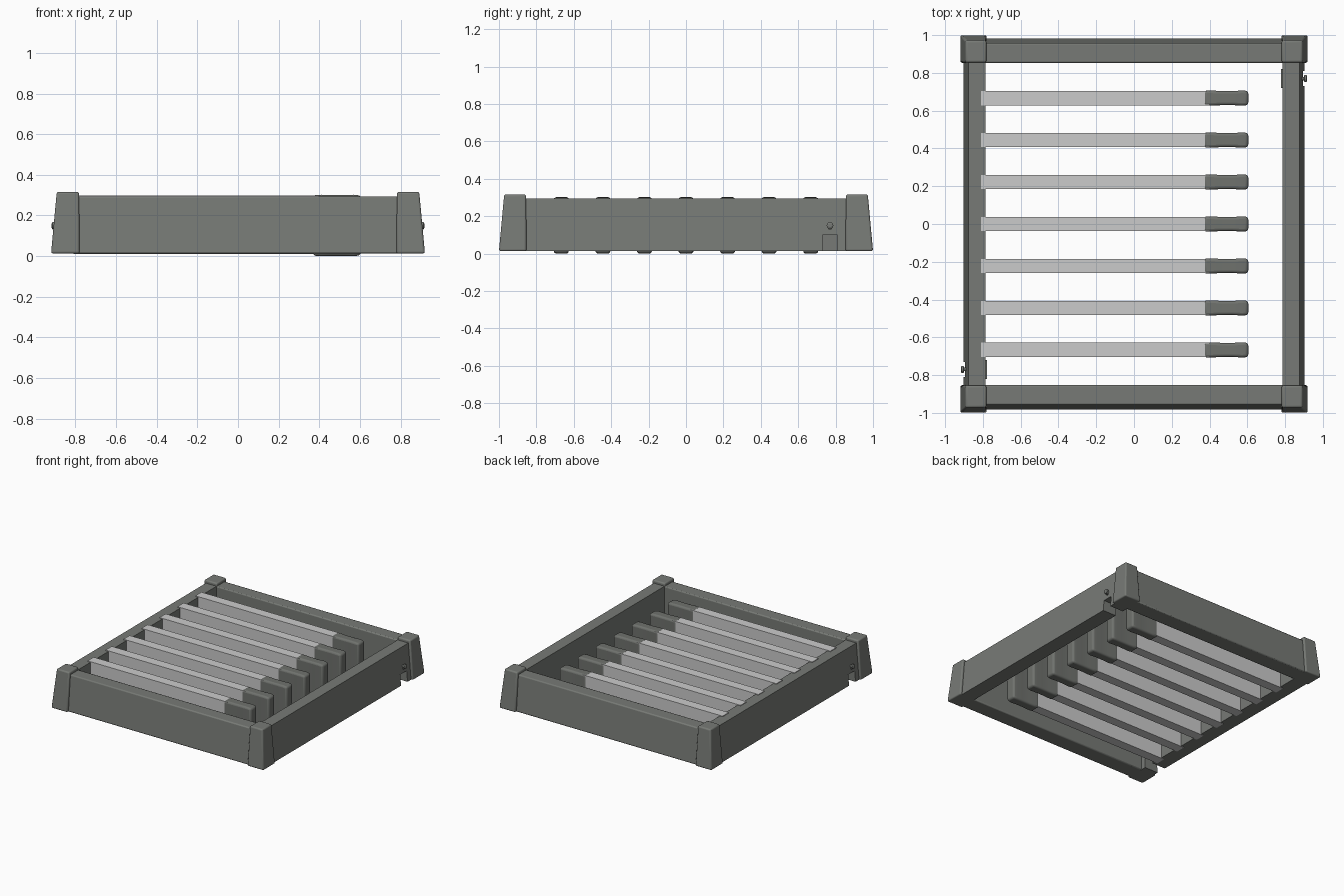
import bpy, bmesh, math
from mathutils import Vector

if "Cube" in bpy.data.objects:
    bpy.data.objects.remove(bpy.data.objects["Cube"])


def material(name, rgb):
    m = bpy.data.materials.new(name)
    m.diffuse_color = (*rgb, 1)
    m.use_nodes = True
    m.node_tree.nodes["Principled BSDF"].inputs["Base Color"].default_value = m.diffuse_color
    return m


FRAME = material("frame grey", (0.185, 0.195, 0.18))
GRIP = material("grip grey", (0.16, 0.168, 0.155))
BAR = material("bar light grey", (0.6, 0.6, 0.6))


def finish(bm, name, mat, bevel=0, segments=2):
    bmesh.ops.recalc_face_normals(bm, faces=bm.faces)
    me = bpy.data.meshes.new(name)
    bm.to_mesh(me)
    bm.free()
    ob = bpy.data.objects.new(name, me)
    bpy.context.collection.objects.link(ob)
    me.materials.append(mat)
    if bevel:
        b = ob.modifiers.new("bevel", 'BEVEL')
        b.width, b.segments = bevel, segments
        b.limit_method = 'ANGLE'
        bpy.ops.object.select_all(action='DESELECT')
        ob.select_set(True)
        bpy.context.view_layer.objects.active = ob
        bpy.ops.object.shade_smooth_by_angle(angle=math.radians(40))
    return ob


def loft(name, rings, mat, bevel=0, segments=2):
    """Skin and cap a stack of equal-sized point rings."""
    bm = bmesh.new()
    vs = [[bm.verts.new(p) for p in r] for r in rings]
    n = len(vs[0])
    for a, b in zip(vs, vs[1:]):
        for i in range(n):
            j = (i + 1) % n
            bm.faces.new((a[i], a[j], b[j], b[i]))
    bm.faces.new(vs[0])
    bm.faces.new(vs[-1])
    return finish(bm, name, mat, bevel, segments)


def rect(x0, x1, y0, y1, z):
    return [(x0, y0, z), (x1, y0, z), (x1, y1, z), (x0, y1, z)]


def box(name, x0, x1, y0, y1, z0, z1, mat, bevel=0):
    return loft(name, [rect(x0, x1, y0, y1, z0), rect(x0, x1, y0, y1, z1)], mat, bevel)


def rod(name, points_r, y, z, sign, mat):
    """Turned peg along x from (x, radius) pairs."""
    rings = [[(sign * x, y + r * math.cos(a * math.pi / 6), z + r * math.sin(a * math.pi / 6))
              for a in range(12)] for x, r in points_r]
    return loft(name, rings, mat)


Z0, Z1 = 0.015, 0.295

# Tapered corner posts, outer faces leaning inward
for sx in (-1, 1):
    for sy in (-1, 1):
        loft("corner_post", [rect(sx * 0.78, sx * 0.92, sy * 0.853, sy * 1.0, Z0),
                             rect(sx * 0.782, sx * 0.892, sy * 0.855, sy * 0.972, 0.318)],
             FRAME, 0.01, 3)

# Front and back rails
for s, name in ((-1, "front_rail"), (1, "back_rail")):
    loft(name, [rect(-0.8, 0.8, s * 0.853, s * 0.984, Z0),
                rect(-0.8, 0.8, s * 0.853, s * 0.957, Z1)], FRAME, 0.008)

# Side rails with a notch, plus latch parts; the left is the right turned half round
for s, name in ((1, "right_rail"), (-1, "left_rail")):
    outline = [(-0.87, Z0), (0.73, Z0), (0.73, 0.1), (0.81, 0.1),
               (0.81, Z0), (0.87, Z0), (0.87, Z1), (-0.87, Z1)]

    def outer(z):
        return 0.902 - 0.025 * (z - Z0) / (Z1 - Z0)

    loft(name, [[(s * 0.785, s * y, z) for y, z in outline],
                [(s * outer(z), s * y, z) for y, z in outline]], FRAME)
    # Inner plate above the notch and turned peg outside
    box("notch_plate", s * 0.779, s * 0.79, s * 0.72, s * 0.82, 0.1, 0.2, FRAME)
    rod("latch_peg", [(0.875, 0.009), (0.9, 0.009), (0.902, 0.018), (0.913, 0.018), (0.917, 0.01)],
        s * 0.77, 0.152, s, FRAME)
    box("peg_foot", s * 0.88, s * 0.903, s * 0.763, s * 0.777, 0.13, 0.15, FRAME)

# Seven bars with rounded, slightly waisted grips
for i in range(7):
    y = (i - 3) * 0.2222
    box("bar", -0.81, 0.40, y - 0.038, y + 0.038, 0.012, 0.3, BAR)
    rings = []
    for x, w, h in ((0.37, 0.040, 0.150), (0.41, 0.040, 0.151), (0.45, 0.038, 0.150),
                    (0.52, 0.037, 0.150), (0.57, 0.040, 0.151), (0.605, 0.038, 0.147)):
        rings.append([(x, y - w, 0.153 - h), (x, y + w, 0.153 - h),
                      (x, y + w, 0.153 + h), (x, y - w, 0.153 + h)])
    loft("bar_grip", rings, GRIP, 0.014, 3)

# Settle the lowest point on the ground
bpy.context.view_layer.update()
low = min((o.matrix_world @ v.co).z for o in bpy.context.collection.objects for v in o.data.vertices)
for o in bpy.context.collection.objects:
    o.location.z -= low
